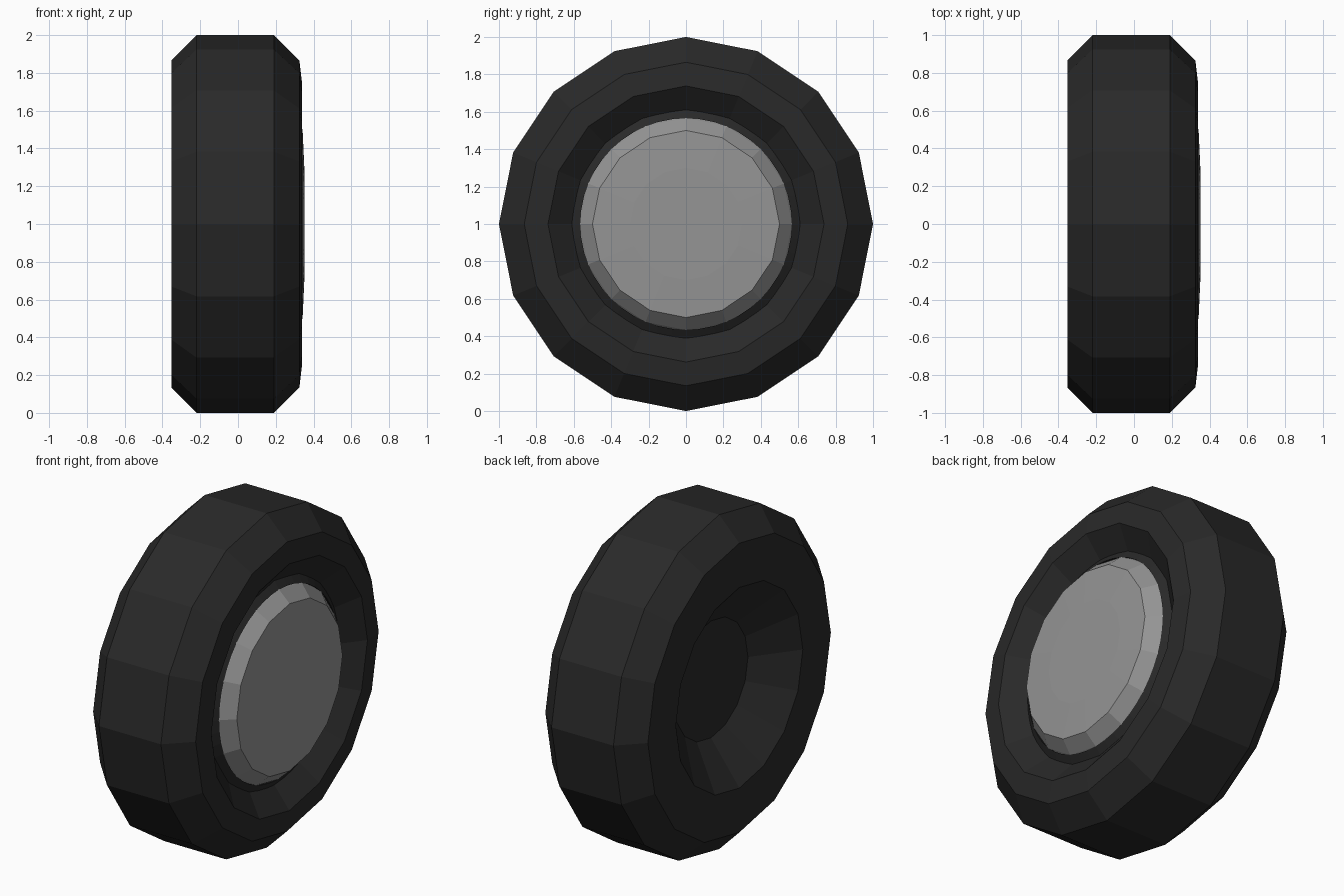
import bpy
import bmesh
import math

if "Cube" in bpy.data.objects:
    bpy.data.objects.remove(bpy.data.objects["Cube"])


def material(name, rgb):
    m = bpy.data.materials.new(name)
    m.diffuse_color = (*rgb, 1.0)
    m.use_nodes = True
    m.node_tree.nodes["Principled BSDF"].inputs["Base Color"].default_value = m.diffuse_color
    return m


rubber = material("black rubber", (0.022, 0.022, 0.022))
metal = material("grey metal", (0.30, 0.30, 0.30))


def lathe(name, profile, sides, mat, loop=False):
    """Spin (x, radius) points around the wheel axis at z = 1."""
    bm = bmesh.new()
    rings = []
    for x, r in profile:
        ring = []
        for i in range(sides):
            a = 2 * math.pi * i / sides
            ring.append(bm.verts.new((x, r * math.sin(a), 1 + r * math.cos(a))))
        rings.append(ring)
    pairs = list(zip(rings, rings[1:]))
    if loop:
        pairs.append((rings[-1], rings[0]))
    else:
        bm.faces.new(rings[0])
        bm.faces.new(rings[-1])
    for a, b in pairs:
        for i in range(sides):
            j = (i + 1) % sides
            bm.faces.new((a[i], a[j], b[j], b[i]))
    bmesh.ops.recalc_face_normals(bm, faces=bm.faces)
    me = bpy.data.meshes.new(name)
    bm.to_mesh(me)
    bm.free()
    me.materials.append(mat)
    ob = bpy.data.objects.new(name, me)
    bpy.context.collection.objects.link(ob)
    return ob


# Tyre: recessed back, chamfered tread, lip and valley on the outer side
lathe("tyre", [(-0.165, 0.35), (-0.353, 0.60), (-0.353, 0.865), (-0.22, 1.0),
               (0.19, 1.0), (0.325, 0.865), (0.34, 0.738), (0.24, 0.61),
               (0.18, 0.52)], 16, rubber)

# Round dark collar that frames the hub cap
lathe("hub_collar", [(0.19, 0.565), (0.271, 0.565), (0.238, 0.615),
                     (0.19, 0.615)], 48, rubber, loop=True)

# Shallow domed hub cap with a bevelled edge
lathe("hub_cap", [(0.185, 0.55), (0.215, 0.605), (0.27, 0.567), (0.342, 0.50),
                  (0.351, 0.30)], 16, metal)
